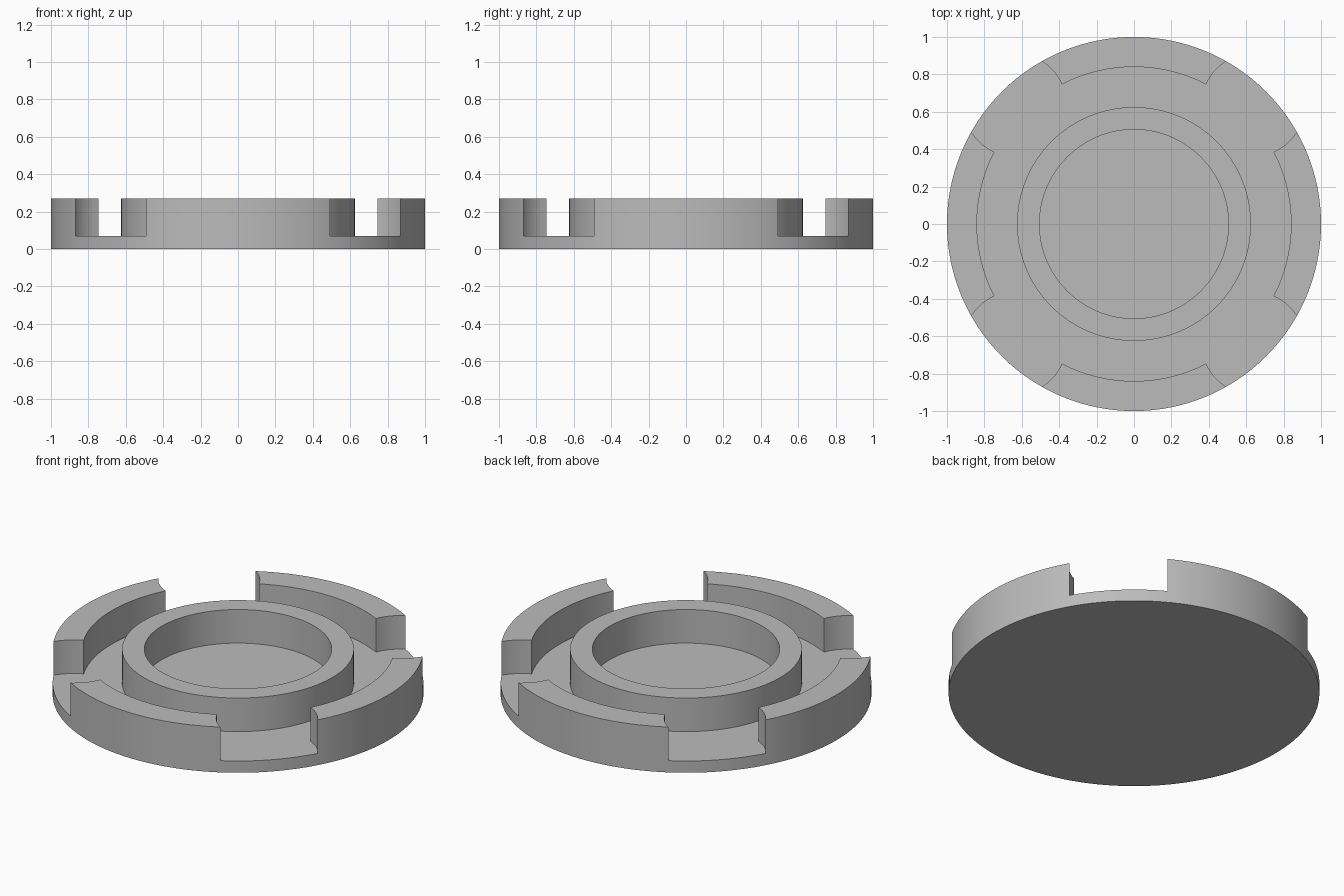
import bpy, bmesh, math
from mathutils import Matrix, Vector

if "Cube" in bpy.data.objects:
    bpy.data.objects.remove(bpy.data.objects["Cube"])

FLOOR, TOP = 0.07, 0.27

grey = bpy.data.materials.new("plain grey")
grey.diffuse_color = (0.5, 0.5, 0.5, 1)
grey.use_nodes = True
grey.node_tree.nodes["Principled BSDF"].inputs["Base Color"].default_value = grey.diffuse_color


def make_object(name, bm):
    bmesh.ops.recalc_face_normals(bm, faces=bm.faces)
    mesh = bpy.data.meshes.new(name)
    bm.to_mesh(mesh)
    bm.free()
    mesh.materials.append(grey)
    obj = bpy.data.objects.new(name, mesh)
    bpy.context.collection.objects.link(obj)
    return obj


# Dish: base, outer rim and central ring turned from one profile
profile = [(0, 0), (1, 0), (1, TOP), (0.84, TOP), (0.84, FLOOR), (0.625, FLOOR),
           (0.625, TOP), (0.505, TOP), (0.505, FLOOR), (0, FLOOR)]
bm = bmesh.new()
verts = [bm.verts.new((r, 0, z)) for r, z in profile]
edges = [bm.edges.new(pair) for pair in zip(verts, verts[1:])]
bmesh.ops.spin(bm, geom=verts + edges, cent=(0, 0, 0), axis=(0, 0, 1),
               angle=math.tau, steps=128, use_merge=True)
bmesh.ops.remove_doubles(bm, verts=bm.verts, dist=1e-4)
dish = make_object("slotted_dish", bm)

# Round cutters open four scalloped gaps in the rim on the diagonals
bm = bmesh.new()
for i in range(4):
    a = math.radians(45 + 90 * i)
    centre = Vector((0.9 * math.cos(a), 0.9 * math.sin(a), FLOOR + 0.2))
    bmesh.ops.create_cone(bm, cap_ends=True, segments=64, radius1=0.274,
                          radius2=0.274, depth=0.4,
                          matrix=Matrix.Translation(centre))
cutter = make_object("gap_cutter", bm)
cutter.hide_render = True

bpy.context.view_layer.objects.active = dish
dish.select_set(True)
cut = dish.modifiers.new("gaps", 'BOOLEAN')
cut.operation = 'DIFFERENCE'
cut.solver = 'EXACT'
cut.object = cutter
bpy.ops.object.modifier_apply(modifier=cut.name)
bpy.data.objects.remove(cutter)

# Smooth round walls, crisp rims
bpy.ops.object.shade_smooth_by_angle(angle=math.radians(30))
